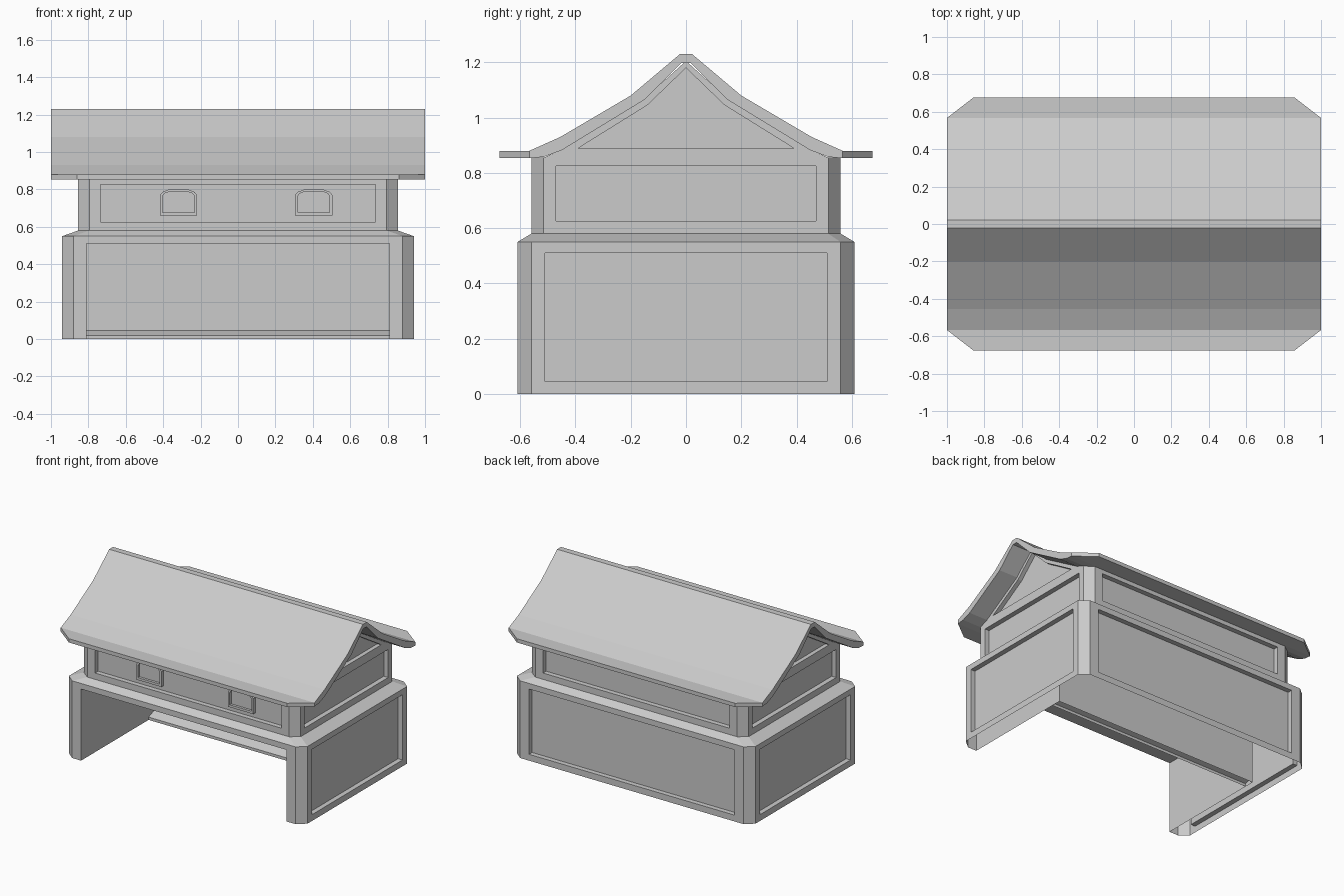
import bpy, bmesh
from math import pi
from mathutils import Matrix, Vector

if "Cube" in bpy.data.objects:
    bpy.data.objects.remove(bpy.data.objects["Cube"])


def finish(bm, name):
    bmesh.ops.remove_doubles(bm, verts=bm.verts, dist=0.0005)
    bmesh.ops.recalc_face_normals(bm, faces=bm.faces)
    me = bpy.data.meshes.new(name)
    bm.to_mesh(me)
    bm.free()
    ob = bpy.data.objects.new(name, me)
    bpy.context.collection.objects.link(ob)
    return ob


def face(bm, pts):
    return bm.faces.new([bm.verts.new(p) for p in pts])


def at(side, u, z, d):
    # side 0 front, 1 right, 2 back, 3 left; u across the wall, d outward distance
    return Matrix.Rotation(side * pi / 2, 3, 'Z') @ Vector((u, -d, z))


def bridge(bm, a, b, skip=()):
    n = len(a)
    for i in range(n):
        if i not in skip:
            j = (i + 1) % n
            face(bm, [a[i], a[j], b[j], b[i]])


def framed(bm, side, outer, inner, d, depth, skip=()):
    # flat frame, reveal and sunken panel
    o = [at(side, u, z, d) for u, z in outer]
    i = [at(side, u, z, d) for u, z in inner]
    p = [at(side, u, z, d - depth) for u, z in inner]
    bridge(bm, o, i, skip)
    bridge(bm, i, p, skip)
    face(bm, p)


def rect(w, z0, z1):
    return [(-w, z0), (w, z0), (w, z1), (-w, z1)]


def octagon(hx, hy, cx, cy, z):
    out = []
    for s in range(4):
        w, d = (cx, hy) if s % 2 == 0 else (cy, hx)
        out += [at(s, -w, z, d), at(s, w, z, d)]
    return out


CORNERS = (0, 2, 4, 6)   # octagon edges filled by framed walls
LOW = (0.94, 0.61, 0.88, 0.56)
UP = (0.855, 0.56, 0.795, 0.515)

# lower storey: open underneath, deep alcove in front
bm = bmesh.new()
bridge(bm, octagon(*LOW, 0), octagon(*LOW, 0.55), CORNERS)
bridge(bm, octagon(*LOW, 0.55), octagon(*UP, 0.58))
framed(bm, 0, rect(0.88, 0, 0.55), rect(0.81, 0, 0.51), 0.61, 0.83, skip=(0,))
framed(bm, 2, rect(0.88, 0, 0.55), rect(0.81, 0.045, 0.51), 0.61, 0.035)
for s in (1, 3):
    framed(bm, s, rect(0.56, 0, 0.55), rect(0.51, 0.045, 0.51), 0.94, 0.035)
finish(bm, "lower_storey")

# sill at the foot of the alcove's rear wall
bm = bmesh.new()
prof = [(0.22, 0.045), (0.15, 0.02), (0.15, 0.0)]
for (y0, z0), (y1, z1) in zip(prof, prof[1:]):
    face(bm, [(-0.81, y0, z0), (0.81, y0, z0), (0.81, y1, z1), (-0.81, y1, z1)])
finish(bm, "alcove_sill")

# upper storey
bm = bmesh.new()
bridge(bm, octagon(*UP, 0.58), octagon(*UP, 0.855), CORNERS)
for s in (0, 2):
    framed(bm, s, rect(0.795, 0.58, 0.855), rect(0.735, 0.625, 0.825), 0.56, 0.035)
for s in (1, 3):
    framed(bm, s, rect(0.515, 0.58, 0.855), rect(0.47, 0.625, 0.825), 0.855, 0.035)
finish(bm, "upper_storey")

# gables with sunken panels
half_o = [(0.515, 0.855), (0.45, 0.885), (0.15, 1.07)]
half_i = [(0.39, 0.888), (0.37, 0.902), (0.14, 1.045)]
mirror = lambda h, top: h + [(0, top)] + [(-u, z) for u, z in reversed(h)]
for s, name in ((1, "right_gable"), (3, "left_gable")):
    bm = bmesh.new()
    framed(bm, s, mirror(half_o, 1.205), mirror(half_i, 1.18), 0.855, 0.03)
    finish(bm, name)

# arched windows on the front
half_o = [(0.1, 0.66), (0.1, 0.77), (0.085, 0.787), (0.05, 0.8)]
half_i = [(0.085, 0.677), (0.085, 0.765), (0.075, 0.778), (0.045, 0.789)]
for cx, name in ((-0.318, "left_window"), (0.405, "right_window")):
    o = [(cx + s * u, z) for s, h in ((1, half_o), (-1, half_o[::-1])) for u, z in h]
    i = [(cx + s * u, z) for s, h in ((1, half_i), (-1, half_i[::-1])) for u, z in h]
    bm = bmesh.new()
    framed(bm, 0, o, i, 0.55, 0.018)
    bridge(bm, [at(0, u, z, 0.525) for u, z in o], [at(0, u, z, 0.55) for u, z in o])
    finish(bm, name)

# curved roof with clipped eave corners
top = [(0.022, 1.23), (0.2, 1.08), (0.455, 0.93), (0.567, 0.88), (0.675, 0.88)]
under = [(0.675, 0.853), (0.567, 0.853), (0.515, 0.858), (0.45, 0.882), (0.15, 1.065), (0.018, 1.197)]
half = top + under
bm = bmesh.new()
end = lambda y: 0.86 if abs(y) > 0.6 else 1.0
loop = [(-y, z) for y, z in reversed(top)] + half + [(-y, z) for y, z in reversed(under)]
L = [(-end(y), y, z) for y, z in loop]
R = [(end(y), y, z) for y, z in loop]
bridge(bm, L, R)
# roof ends as strips between upper and lower outlines
pairs = [(0, 10), (1, 8.5), (2, 8), (3, 6), (4, 5)]
up_pts = [half[0], half[1], half[2], half[3], half[4]]
lo_pts = [half[10], half[9], half[8], half[6], half[5]]
for sx in (-1, 1):
    for sy in (-1, 1):
        P = lambda p: (sx * end(p[0]), sy * p[0], p[1])
        for k in range(4):
            q = [up_pts[k], up_pts[k + 1], lo_pts[k + 1]]
            if k == 2:
                q.append(half[7])
            face(bm, [P(p) for p in q + [lo_pts[k]]])
    face(bm, [(sx, y, z) for y, z in ((-0.022, 1.23), (0.022, 1.23), (0.018, 1.197), (-0.018, 1.197))])
finish(bm, "roof")
